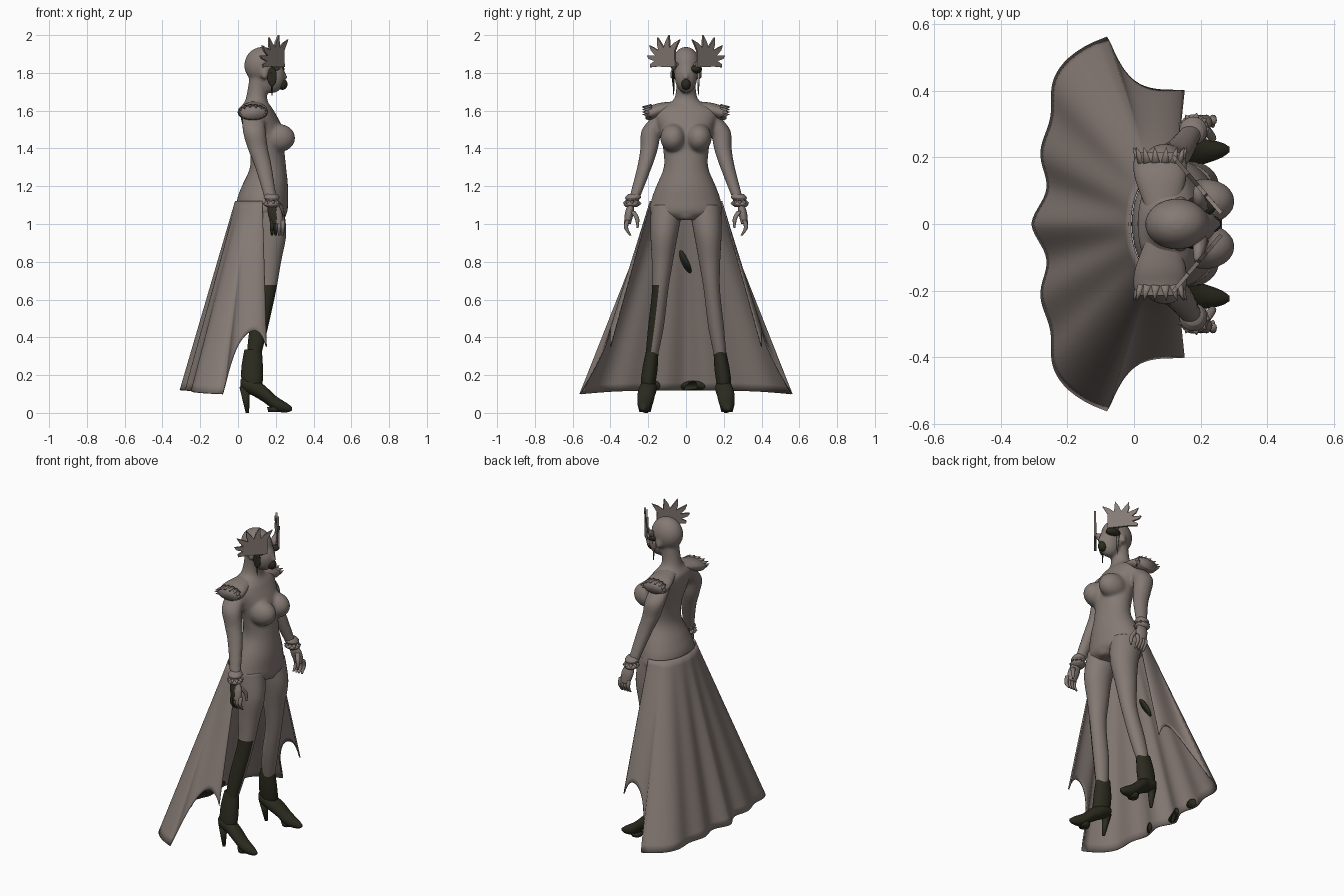
import bpy, bmesh, math
from math import sin, cos, pi, tau
from mathutils import Vector

default_cube = bpy.data.objects.get("Cube")
if default_cube:
    bpy.data.objects.remove(default_cube)


def make_material(name, red, green, blue):
    material = bpy.data.materials.new(name)
    material.use_nodes = True
    material.diffuse_color = (red, green, blue, 1)
    shader = material.node_tree.nodes["Principled BSDF"]
    shader.inputs["Base Color"].default_value = material.diffuse_color
    return material


TAUPE = make_material("taupe", .235, .195, .175)
DARK = make_material("dark_olive", .024, .024, .014)


def finish(mesh, name, material=TAUPE, rule=None, thickness=0, smooth=True):
    """Turn a bmesh into an object; the rule picks the dark faces."""
    bmesh.ops.recalc_face_normals(mesh, faces=mesh.faces)
    for face in mesh.faces:
        face.smooth = smooth
        if rule and rule(face.calc_center_median(), face.normal):
            face.material_index = 1
    data = bpy.data.meshes.new(name)
    mesh.to_mesh(data)
    mesh.free()
    data.materials.append(material)
    if rule:
        data.materials.append(DARK)
    part = bpy.data.objects.new(name, data)
    bpy.context.collection.objects.link(part)
    if thickness:
        solid = part.modifiers.new("thickness", "SOLIDIFY")
        solid.thickness, solid.offset = thickness, 0
    return part


def fuse(name, parts):
    """Melt overlapping parts into one soft skin."""
    mesh = bmesh.new()
    for part in parts:
        mesh.from_mesh(part.data)
        bpy.data.objects.remove(part)
    skin = finish(mesh, name)
    remesh = skin.modifiers.new("fuse", "REMESH")
    remesh.mode, remesh.voxel_size, remesh.use_smooth_shade = "VOXEL", .009, True
    soften = skin.modifiers.new("soften", "SMOOTH")
    soften.factor, soften.iterations = .5, 8


def spline(points, t):
    """Smooth curve through the points, t from 0 to 1."""
    last = len(points) - 1
    index = min(int(t * last), last - 1)
    f = t * last - index
    near = [points[max(0, min(last, index + k))] for k in (-1, 0, 1, 2)]
    return [b + f / 2 * (c - a + f * (2 * a - 5 * b + 4 * c - d + f * (3 * (b - c) + d - a)))
            for a, b, c, d in zip(*near)]


def loft(name, rings, axis="z", side=1, material=TAUPE, rule=None, steps=7, sides=32):
    """Skin through ellipses (x, y, z, first radius, second radius) lying across the axis."""
    mesh = bmesh.new()
    total = steps * (len(rings) - 1)
    rows = []
    for step in range(total + 1):
        x, y, z, first, second = spline(rings, step / total)
        row = []
        for j in range(sides):
            p, q = first * cos(tau * j / sides), second * sin(tau * j / sides)
            dx, dy, dz = {"z": (p, q, 0), "x": (0, p, q), "y": (p, 0, q)}[axis]
            row.append(mesh.verts.new((x + dx, side * (y + dy), z + dz)))
        rows.append(row)
    for low, high in zip(rows, rows[1:]):
        for j in range(sides):
            mesh.faces.new((low[j - 1], low[j], high[j], high[j - 1]))
    mesh.faces.new(rows[0])
    mesh.faces.new(rows[-1])
    return finish(mesh, name, material, rule)


def limb(name, nodes, flat=1, **options):
    """Loft from nodes (x, y, z, radius) with one flattening ratio."""
    return loft(name, [(x, y, z, r, r * flat) for x, y, z, r in nodes], **options)


def ball(name, centre, radii, side=1, material=TAUPE):
    mesh = bmesh.new()
    bmesh.ops.create_uvsphere(mesh, u_segments=32, v_segments=24, radius=1)
    for vert in mesh.verts:
        x, y, z = (c + r * p for c, r, p in zip(centre, radii, vert.co))
        vert.co = x, side * y, z
    return finish(mesh, name, material)


def spike(name, start, end, base, tip=.001, side=1, material=TAUPE):
    """Straight tapering rod between two points."""
    mirror = Vector((1, side, 1))
    start, end = Vector(start) * mirror, Vector(end) * mirror
    mesh = bmesh.new()
    bmesh.ops.create_cone(mesh, cap_ends=True, segments=12, radius1=base, radius2=tip,
                          depth=(end - start).length)
    turn = (end - start).to_track_quat("Z", "Y")
    for vert in mesh.verts:
        vert.co = turn @ vert.co + (start + end) / 2
    return finish(mesh, name, material)


# Torso and neck: height, back, front, half width
outline = [(1.02, .06, .22, .12), (1.06, 0, .26, .19), (1.13, -.005, .265, .183), (1.2, .02, .265, .158),
           (1.3, .063, .255, .118), (1.4, .06, .245, .122), (1.5, .03, .24, .142), (1.6, .01, .19, .165),
           (1.66, .04, .155, .065), (1.77, .06, .16, .052)]
body = [loft("torso", [((back + front) / 2, 0, z, (front - back) / 2, half) for z, back, front, half in outline]),
        ball("hem_tab", (.225, 0, 1.05), (.03, .05, .03)),
        ball("skull", (.13, 0, 1.84), (.097, .077, .098)),
        ball("face", (.18, 0, 1.78), (.069, .06, .088)),
        spike("nose", (.235, 0, 1.81), (.255, 0, 1.77), .01, .012)]

# Dark mouth mask, left eye lens and right cheek plate
ball("mouth_mask", (.235, 0, 1.74), (.027, .025, .03), material=DARK)
ball("left_eye_lens", (.2, .053, 1.82), (.047, .032, .023), material=DARK)
ball("right_cheek_plate", (.18, -.068, 1.78), (.025, .006, .05), material=DARK)


def crest(name, side):
    """Upright fan of six curled feathers, slanting back from the brow."""
    mesh = bmesh.new()
    fan = [(.055, 1.83)]
    for k in range(19):
        angle = -.6 + 2.9 * k / 18
        reach = (.065, .095, .1 + .03 * sin(angle))[k % 3]
        fan.append((.1 + reach * cos(angle), 1.87 + reach * sin(angle)))
    mesh.faces.new([mesh.verts.new((.29 - .85 * y, side * y, z)) for y, z in fan])
    finish(mesh, name, thickness=.012, smooth=False)


def right_outer_panel(centre, normal):
    return centre.y < 0 and normal.y < -.15 and centre.z < .675


def right_hand_back(centre, normal):
    return centre.y < 0 and normal.y < 0 and centre.x < .205


for side, word in ((1, "left_"), (-1, "right_")):
    body += [ball("bust", (.213, .068, 1.455), (.09, .068, .075), side),
             ball("ear", (.14, .073, 1.79), (.018, .012, .028), side),
             limb("arm", [(.08, .1, 1.6, .055), (.085, .18, 1.5, .061), (.105, .195, 1.4, .054),
                          (.135, .22, 1.3, .045), (.18, .285, 1.1, .03)], flat=.87, side=side)]
    crest(word + "crest", side)
    spike(word + "crest_root", (.2, .05, 1.83), (.19, .11, 1.88), .025, .01, side)
    spike(word + "pendant", (.175, .067, 1.8), (.18, .065, 1.68), .008, .002, side, TAUPE if side > 0 else DARK)

    # Frilled cuff
    limb(word + "cuff", [(.178, .275, 1.16, .03), (.178, .28, 1.14, .042), (.18, .285, 1.125, .033),
                         (.18, .285, 1.105, .045), (.18, .29, 1.09, .03)], side=side)
    for j in range(9):
        dx, dy = cos(tau * j / 9), sin(tau * j / 9)
        spike(word + "cuff_frill", (.18 + .03 * dx, .285 + .03 * dy, 1.115),
              (.18 + .05 * dx, .285 + .05 * dy, 1.11), .013, side=side)

    # Hand with curled fingers
    limb(word + "palm", [(.185, .29, 1.11, .025), (.195, .3, 1.06, .038), (.205, .31, 1, .03)],
         flat=.6, side=side, rule=right_hand_back)
    for j in range(4):
        x = .18 + j * .019
        limb(word + "finger", [(x, .31, 1.02, .012), (x, .317, .98, .011), (x, .295, .94, .006)],
             side=side, sides=12, rule=right_hand_back)
    limb(word + "thumb", [(.215, .285, 1.07, .015), (.235, .26, 1.03, .012), (.238, .256, .98, .005)],
         side=side, sides=12)

    # Sloping cap sleeve with a pointed frill
    limb(word + "cap_sleeve", [(.085, .05, 1.625, .05), (.08, .13, 1.605, .075), (.078, .18, 1.59, .08),
                               (.078, .215, 1.59, .07)], flat=.5, axis="y", side=side)
    for j in range(10):
        angle = pi * (j / 7 - .15)
        dx, dz = cos(angle), sin(angle)
        spike(word + "sleeve_frill", (.078 + .06 * dx, .185, 1.59 + .03 * dz),
              (.078 + .08 * dx, .23, 1.593 + .03 * dz), .016, side=side)

    # Leg; the right one wears a tall dark panel on its outer half
    limb(word + "leg", [(.14, .1, 1.1, .1), (.17, .115, .95, .085), (.163, .125, .8, .065),
                        (.152, .137, .65, .05), (.11, .16, .45, .048), (.08, .185, .28, .036)],
         flat=.86, side=side, steps=12, rule=right_outer_panel)

    # Heeled boot
    limb(word + "boot_shaft", [(.08, .178, .335, .046), (.075, .19, .24, .057), (.075, .2, .16, .055),
                               (.075, .2, .11, .035)], flat=.7, side=side, material=DARK)
    limb(word + "boot_foot", [(.012, .2, .16, .015), (.035, .2, .15, .037), (.09, .2, .13, .045),
                              (.14, .21, .1, .046), (.2, .217, .05, .04), (.26, .222, .027, .024),
                              (.287, .224, .022, .008)], axis="x", side=side, material=DARK)
    spike(word + "boot_heel", (.035, .2, .14), (.05, .21, 0), .028, .009, side, DARK)
    spike(word + "boot_sole", (.19, .217, .03), (.19, .217, .006), .036, .03, side, DARK)

fuse("body", body)

# Long open skirt sweeping from the hips to a rippled train with pointed front corners
CORNER = .6


def hem(u):
    if u < CORNER:
        t = u / CORNER
        ripple = .02 * (1 - t) * cos(5 * pi * t)
        return Vector((-.285 + .05 * t + .155 * t ** 10 - ripple, .56 * t, .12 - .02 * t ** 3))
    t = (u - CORNER) / (1 - CORNER)
    fall = 1 - t
    return Vector((.15 - .23 * fall, .4 + .16 * fall ** 4, .45 - .35 * fall ** 3 - .1 * t ** 8))


def skirt_point(u, v):
    angle = 1.65 * abs(u)
    hip = Vector((.118 - .13 * cos(angle), .188 * sin(angle), 1.12))
    point = hip.lerp(hem(abs(u)), v)
    point.y = math.copysign(point.y, u)
    return point


columns, rows = 120, 24
mesh = bmesh.new()
grid = [[mesh.verts.new(skirt_point(2 * i / columns - 1, j / rows)) for j in range(rows + 1)]
        for i in range(columns + 1)]
for a, b in zip(grid, grid[1:]):
    for j in range(rows):
        mesh.faces.new((a[j], b[j], b[j + 1], a[j + 1]))
finish(mesh, "skirt", thickness=.008)

# Dark patches on the skirt lining: position, half width, half height, slant
for u, v, wide, high, slant in ((-.01, .32, .04, .06, .05), (.04, .98, .07, .03, 0),
                                (.22, .98, .04, .03, 0), (-.18, .98, .03, .03, 0)):
    mesh = bmesh.new()
    angles = [tau * k / 20 for k in range(20)]
    mesh.faces.new([mesh.verts.new(skirt_point(u + wide * cos(a) + slant * sin(a), min(1, v + high * sin(a)))
                                   + Vector((.01, 0, 0))) for a in angles])
    finish(mesh, "lining_patch", DARK, thickness=.003)
